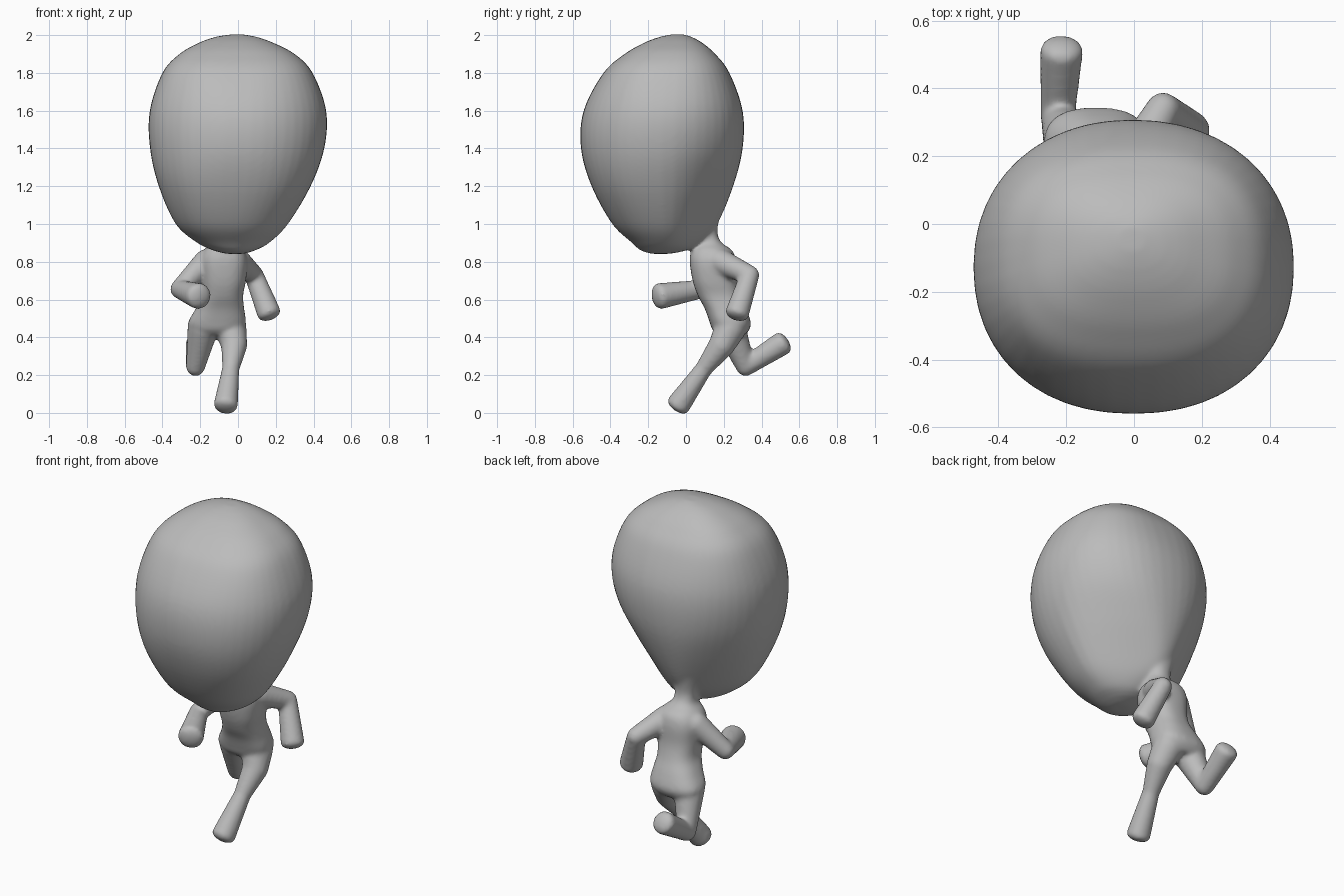
import bpy, bmesh
from math import sin, cos, pi, copysign
from mathutils import Vector, Matrix

cube = bpy.data.objects.get("Cube")
if cube:
    bpy.data.objects.remove(cube)

NECK_X = -0.08
body = bmesh.new()


def spline(rows, steps=6):
    """Smoothly interpolate a list of ring settings."""
    out = []
    for i in range(len(rows) - 1):
        a, b = rows[max(i - 1, 0)], rows[i]
        c, d = rows[i + 1], rows[min(i + 2, len(rows) - 1)]
        for s in range(steps):
            t = s / steps
            out.append([q + 0.5 * t * (r - p + t * (2 * p - 5 * q + 4 * r - u + t * (3 * (q - r) + u - p)))
                        for p, q, r, u in zip(a, b, c, d)])
    return out + [list(rows[-1])]


def loft(rows, sides=48):
    """Closed skin over rings of (z, x min, x max, y min, y max, back pinch, roundness)."""
    rings = []
    for z, x0, x1, y0, y1, pinch, power in spline(rows):
        ring = []
        for k in range(sides):
            c, s = cos(2 * pi * k / sides), sin(2 * pi * k / sides)
            c, s = copysign(abs(c) ** power, c), copysign(abs(s) ** power, s)
            x = (x0 + x1) / 2 + (x1 - x0) / 2 * c
            x += (NECK_X - x) * pinch * max(0, s) ** 1.6
            ring.append(body.verts.new((x, (y0 + y1) / 2 + (y1 - y0) / 2 * s, z)))
        rings.append(ring)
    for low, high in zip(rings, rings[1:]):
        for k in range(sides):
            n = (k + 1) % sides
            body.faces.new((low[k], low[n], high[n], high[k]))
    body.faces.new(rings[0][::-1])
    body.faces.new(rings[-1])


def segment(a, ra, b, rb, blunt=1.0):
    """Tapered capsule from a to b; blunt flattens the far end."""
    a, b = Vector(a), Vector(b)
    turn = (b - a).to_track_quat('Z', 'Y').to_matrix().to_4x4()
    cloud, hull = bmesh.new(), bmesh.new()
    for p, r, flat in ((a, ra, 1.0), (b, rb, blunt)):
        m = Matrix.Translation(p) @ turn @ Matrix.Diagonal((r, r, r * flat, 1))
        bmesh.ops.create_icosphere(cloud, subdivisions=3, radius=1, matrix=m)
    for v in cloud.verts:
        hull.verts.new(v.co)
    bmesh.ops.convex_hull(hull, input=hull.verts[:])
    bmesh.ops.delete(hull, geom=[v for v in hull.verts if not v.link_faces], context='VERTS')
    mesh = bpy.data.meshes.new("segment")
    hull.to_mesh(mesh)
    body.from_mesh(mesh)
    bpy.data.meshes.remove(mesh)
    cloud.free()
    hull.free()


def limb(points):
    """Chain of segments through (position, radius), blunt at the tip."""
    for i in range(len(points) - 1):
        last = i == len(points) - 2
        segment(*points[i], *points[i + 1], blunt=0.5 if last else 1.0)


# Head: large egg, boxier on top, pinched at the lower back towards the neck
loft([
    (0.842, -0.06, 0.03, -0.18, -0.09, 0, 0.93),
    (0.86, -0.13, 0.09, -0.24, 0.0, 0.1, 0.93),
    (0.90, -0.215, 0.165, -0.285, 0.07, 0.3, 0.93),
    (1.0, -0.33, 0.265, -0.39, 0.165, 0.55, 0.9),
    (1.2, -0.42, 0.385, -0.5, 0.25, 0.38, 0.86),
    (1.4, -0.466, 0.457, -0.556, 0.30, 0.12, 0.9),
    (1.6, -0.467, 0.467, -0.542, 0.30, 0, 0.91),
    (1.8, -0.40, 0.395, -0.437, 0.23, 0, 0.82),
    (1.9, -0.31, 0.30, -0.325, 0.155, 0, 0.78),
    (1.96, -0.205, 0.185, -0.22, 0.085, 0, 0.8),
    (1.99, -0.12, 0.10, -0.14, 0.03, 0, 0.85),
    (2.003, -0.04, 0.03, -0.08, -0.01, 0, 0.9),
])

# Torso and neck, flaring into the head
loft([
    (0.41, -0.22, -0.01, 0.17, 0.31, 0, 0.85),
    (0.44, -0.255, 0.025, 0.14, 0.335, 0, 0.8),
    (0.48, -0.264, 0.042, 0.125, 0.343, 0, 0.78),
    (0.55, -0.225, 0.033, 0.10, 0.32, 0, 0.78),
    (0.62, -0.192, 0.027, 0.063, 0.29, 0, 0.8),
    (0.70, -0.193, 0.042, 0.035, 0.27, 0, 0.8),
    (0.80, -0.20, 0.05, 0.02, 0.265, 0, 0.8),
    (0.86, -0.18, 0.03, 0.028, 0.245, 0, 0.85),
    (0.90, -0.145, -0.01, 0.05, 0.19, 0, 0.93),
    (0.95, -0.14, -0.02, 0.06, 0.167, 0, 0.93),
    (1.02, -0.16, 0.0, 0.03, 0.175, 0, 0.93),
    (1.12, -0.20, 0.05, 0.0, 0.205, 0, 0.93),
])

# Left arm swings back, right arm reaches forward
limb([((0.0, 0.18, 0.8), 0.07), ((0.085, 0.338, 0.73), 0.051), ((0.165, 0.27, 0.525), 0.064)])
limb([((-0.17, 0.15, 0.8), 0.066), ((-0.31, 0.08, 0.655), 0.05), ((-0.208, -0.14, 0.618), 0.07)])

# Left leg plants in front, right leg kicks back
limb([((-0.04, 0.235, 0.45), 0.085), ((-0.02, 0.19, 0.36), 0.07),
      ((-0.038, 0.095, 0.235), 0.046), ((-0.065, -0.042, 0.04), 0.065)])
limb([((-0.185, 0.235, 0.45), 0.083), ((-0.225, 0.315, 0.245), 0.051), ((-0.213, 0.513, 0.37), 0.064)])

# Fuse everything into one smooth skin
mesh = bpy.data.meshes.new("running_figure")
bmesh.ops.recalc_face_normals(body, faces=body.faces[:])
body.to_mesh(mesh)
body.free()
figure = bpy.data.objects.new("running_figure", mesh)
bpy.context.collection.objects.link(figure)

grey = bpy.data.materials.new("plain grey")
grey.use_nodes = True
grey.diffuse_color = (0.5, 0.5, 0.5, 1)
grey.node_tree.nodes["Principled BSDF"].inputs["Base Color"].default_value = (0.5, 0.5, 0.5, 1)
mesh.materials.append(grey)

fuse = figure.modifiers.new("fuse", 'REMESH')
fuse.mode = 'VOXEL'
fuse.voxel_size = 0.011
fuse.use_smooth_shade = True
soften = figure.modifiers.new("soften", 'SMOOTH')
soften.factor = 0.5
soften.iterations = 10
for polygon in mesh.polygons:
    polygon.use_smooth = True
